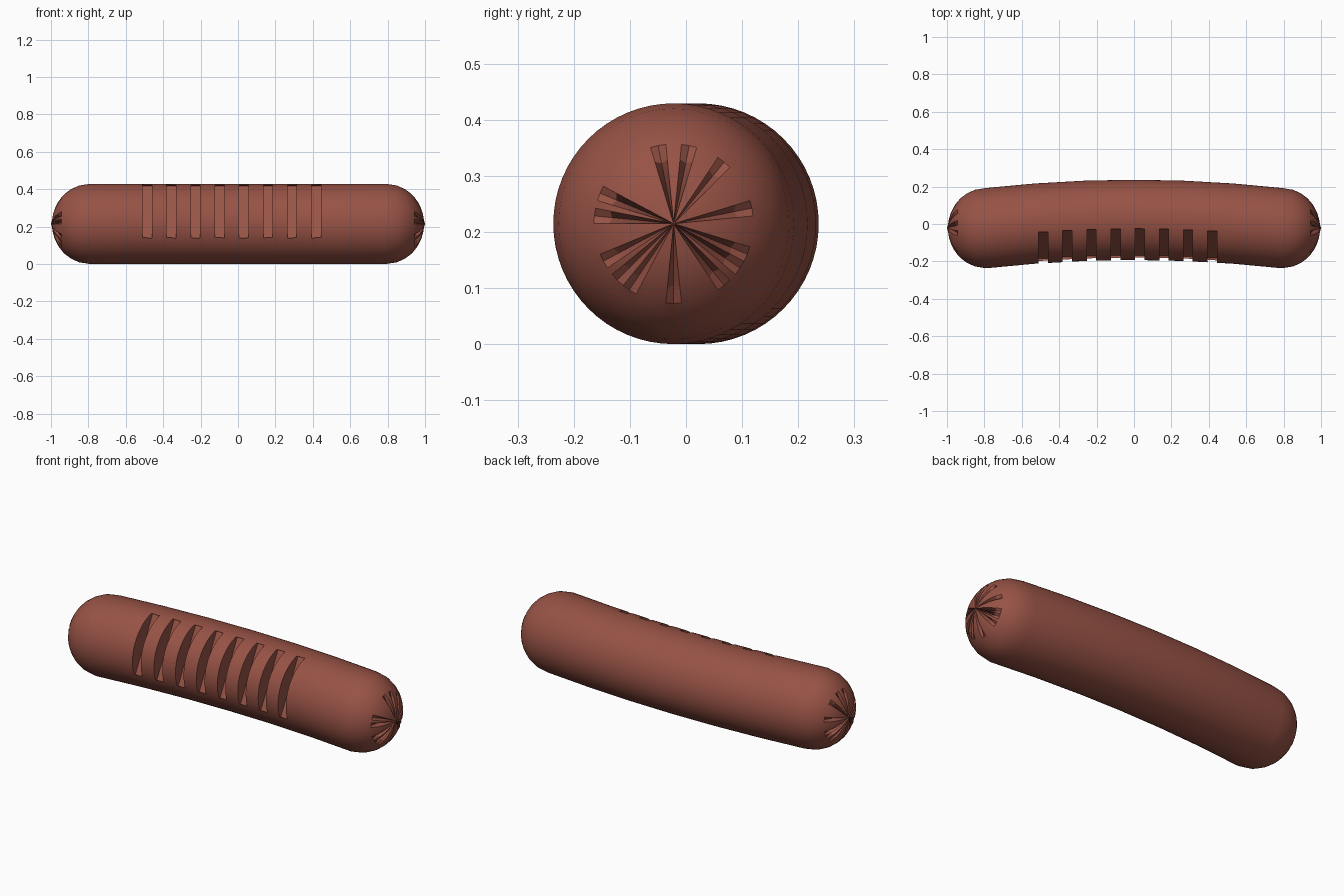
import bpy, bmesh, math
from mathutils import Matrix, Vector

if "Cube" in bpy.data.objects:
    bpy.data.objects.remove(bpy.data.objects["Cube"])

R, SEG, XC = 0.2145, 64, 0.79
GROOVES = {2, 9, 14, 18, 28, 31, 37, 40, 42, 48, 55, 58, 60}


def centre_y(x):
    # gentle bend along the length
    return 0.022 - 0.0705 * min(abs(x), XC) ** 2


mat = bpy.data.materials.new("sausage_brown")
mat.diffuse_color = (0.31, 0.085, 0.06, 1)
mat.use_nodes = True
mat.node_tree.nodes["Principled BSDF"].inputs["Base Color"].default_value = mat.diffuse_color


def make(name, bm):
    bmesh.ops.recalc_face_normals(bm, faces=bm.faces)
    me = bpy.data.meshes.new(name)
    bm.to_mesh(me)
    bm.free()
    ob = bpy.data.objects.new(name, me)
    bpy.context.collection.objects.link(ob)
    me.materials.append(mat)
    return ob


# Stations: x, radius, crease depth; the right half is mirrored to the left
half = [(0.26, R, 0), (0.53, R, 0), (XC, R, 0)]
cap = [(0.205, 0), (0.185, 0), (0.162, 0), (0.142, 0), (0.115, 0.016),
       (0.085, 0.026), (0.05, 0.026), (0.022, 0.016)]
for r, d in cap:
    half.append((XC + 0.205 * math.sqrt(1 - (r / R) ** 2), r, d))
stations = [(-x, r, d) for x, r, d in reversed(half)] + [(0, R, 0)] + half

# Bent body with gathered, creased ends
bm = bmesh.new()
rings = []
for x, r, d in stations:
    ring = []
    for i in range(SEG):
        a = 2 * math.pi * i / SEG
        dep = d if i in GROOVES else 0
        ring.append(bm.verts.new((x - math.copysign(dep, x),
                                  centre_y(x) + (r - dep * 0.3) * math.cos(a),
                                  R + (r - dep * 0.3) * math.sin(a))))
    rings.append(ring)
for a, b in zip(rings, rings[1:]):
    for i in range(SEG):
        j = (i + 1) % SEG
        bm.faces.new((a[i], a[j], b[j], b[i]))
for ring, x in ((rings[0], -1), (rings[-1], 1)):
    tip = bm.verts.new((x, centre_y(x), R))
    for i in range(SEG):
        bm.faces.new((ring[i], ring[(i + 1) % SEG], tip))
body = make("sausage", bm)

# Eight slanted flat-bottomed slots across the upper front
top, low = Vector((0, -0.047, 0.209)), Vector((0, -0.201, -0.0745))
along = (top - low).normalized()
out = Vector((0, -along.z, along.y))
length = (top - low).length
bm = bmesh.new()
for k in range(8):
    x = -0.485 + 0.129 * k
    mid = (top + low) / 2 + out * (0.1 - 0.012) + Vector((x, centre_y(x), R))
    m = Matrix((Vector((1, 0, 0)), out, along)).transposed().to_4x4()
    m = Matrix.Translation(mid) @ m @ Matrix.Diagonal((0.05, 0.2, length, 1))
    bmesh.ops.create_cube(bm, size=1, matrix=m)
cutter = make("slot_cutter", bm)
cutter.hide_render = True

mod = body.modifiers.new("slots", 'BOOLEAN')
mod.operation, mod.solver, mod.object = 'DIFFERENCE', 'EXACT', cutter
bpy.context.view_layer.objects.active = body
body.select_set(True)
cutter.select_set(False)
bpy.ops.object.modifier_apply(modifier=mod.name)
bpy.data.objects.remove(cutter)
bpy.ops.object.shade_smooth_by_angle(angle=math.radians(30))
